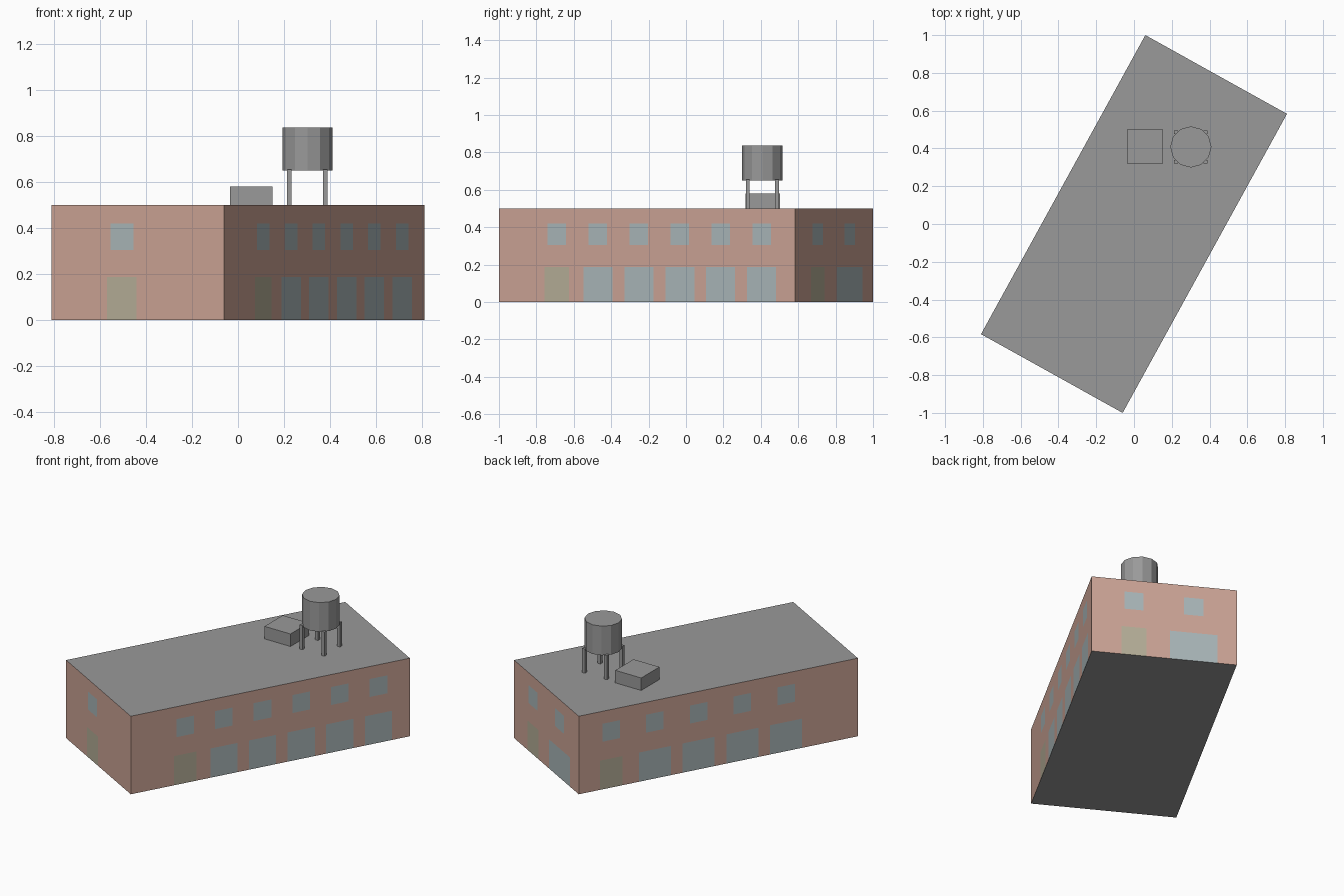
import bpy, bmesh
from mathutils import Vector

if "Cube" in bpy.data.objects:
    bpy.data.objects.remove(bpy.data.objects["Cube"])

H = 0.5
DOOR, SHOP, PANE = (0.0, 0.187), (0.0, 0.187), (0.305, 0.42)
Z_CUTS = [0.0, 0.187, 0.305, 0.42, H]


def material(name, rgb):
    m = bpy.data.materials.new(name)
    m.diffuse_color = (*rgb, 1)
    m.use_nodes = True
    m.node_tree.nodes["Principled BSDF"].inputs["Base Color"].default_value = m.diffuse_color
    return m


def finish(name, bm, mats=()):
    bmesh.ops.remove_doubles(bm, verts=bm.verts, dist=1e-5)
    bmesh.ops.recalc_face_normals(bm, faces=bm.faces)
    me = bpy.data.meshes.new(name)
    bm.to_mesh(me)
    bm.free()
    for m in mats:
        me.materials.append(m)
    ob = bpy.data.objects.new(name, me)
    bpy.context.collection.objects.link(ob)
    return ob


def box(name, lo, hi):
    bm = bmesh.new()
    bmesh.ops.create_cube(bm, size=1)
    for v in bm.verts:
        v.co = Vector([(a + b) / 2 + c * (b - a) for a, b, c in zip(lo, hi, v.co)])
    return finish(name, bm)


# Building: each wall is a flat grid whose cells become brick, glass or door
mats = [material("brick", (0.60, 0.37, 0.30)),
        material("glass", (0.40, 0.47, 0.48)),
        material("door", (0.46, 0.42, 0.31)),
        material("roof", (0.32, 0.32, 0.32))]
BRICK, GLASS, WOOD, ROOF = range(4)
corners = [Vector(c) for c in ((-0.81, -0.583), (-0.06, -1), (0.81, 0.583), (0.06, 1))]


def bays(first, step, count, shop_width):
    """Openings as (start, end, z range, material): a door bay, then shop bays."""
    out = []
    for i in range(count):
        c = first + i * step
        w = 0.148 if i == 0 else shop_width
        out.append((c - w / 2, c + w / 2, DOOR, WOOD if i == 0 else GLASS))
        out.append((c - 0.057, c + 0.057, PANE, GLASS))
    return out


walls = [bays(0.35, 0, 1, 0), bays(0.353, 0.25, 6, 0.177),
         bays(0.25, 0.353, 2, 0.28), bays(0.21, 0.283, 5, 0.207)]

bm = bmesh.new()
bottom, top = [], []
for i, openings in enumerate(walls):
    a, b = corners[i], corners[(i + 1) % 4]
    length = (b - a).length
    cuts = sorted({0.0, length, *(o[0] for o in openings), *(o[1] for o in openings)})
    grid = [[bm.verts.new((*a.lerp(b, s / length), z)) for z in Z_CUTS] for s in cuts]
    for j in range(len(cuts) - 1):
        for k in range(len(Z_CUTS) - 1):
            f = bm.faces.new((grid[j][k], grid[j + 1][k], grid[j + 1][k + 1], grid[j][k + 1]))
            s, z = (cuts[j] + cuts[j + 1]) / 2, (Z_CUTS[k] + Z_CUTS[k + 1]) / 2
            for s0, s1, (z0, z1), m in openings:
                if s0 < s < s1 and z0 < z < z1:
                    f.material_index = m
    bottom += [col[0] for col in grid[:-1]]
    top += [col[-1] for col in grid[:-1]]
# Flat roof and underside
bm.faces.new(top).material_index = ROOF
bm.faces.new(bottom[::-1]).material_index = ROOF
building = finish("building", bm, mats)

# Rooftop vent box
vent = box("roof_vent", (-0.034, 0.317, H), (0.15, 0.502, 0.58))

# Water tank on four square legs
cx, cy = 0.301, 0.408
bpy.ops.mesh.primitive_cylinder_add(vertices=12, radius=0.109, depth=0.187,
                                    location=(cx, cy, 0.7435), rotation=(0, 0, 1.5707963))
tank = bpy.context.object
tank.name = "water_tank"
legs = []
for n, (sx, sy) in enumerate(((-1, -1), (1, -1), (1, 1), (-1, 1))):
    x, y = cx + sx * 0.078, cy + sy * 0.078
    legs.append(box(f"tank_leg_{n + 1}", (x - 0.01, y - 0.01, H), (x + 0.01, y + 0.01, 0.655)))

# The rooftop parts share the roof grey
for ob in [vent, tank, *legs]:
    ob.data.materials.append(mats[ROOF])
